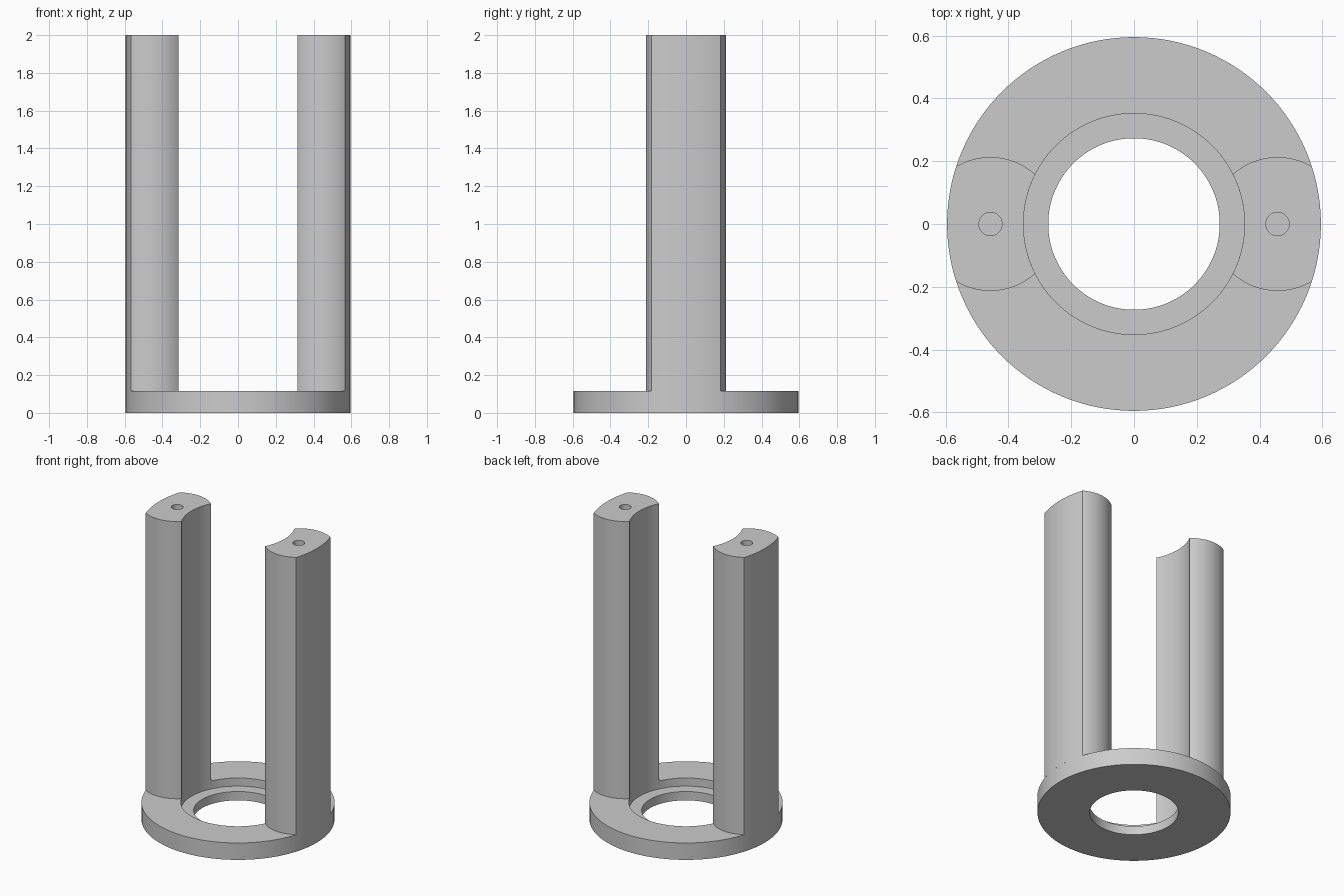
import bpy
import bmesh
from math import sin, cos, pi, acos, atan2, radians

if "Cube" in bpy.data.objects:
    bpy.data.objects.remove(bpy.data.objects["Cube"], do_unlink=True)

OUTER, RECESS, BORE = 0.595, 0.352, 0.273      # ring radii
BASE_TOP, LEDGE, TOP = 0.115, 0.06, 2.0        # heights
POST_X, POST_R = 0.457, 0.213                  # post circle
SCREW_R, SCREW_DEPTH = 0.037, 0.3              # blind screw hole
SEGMENTS = 128

grey = bpy.data.materials.new("light grey")
grey.use_nodes = True
colour = (0.6, 0.6, 0.6, 1)
grey.diffuse_color = colour
grey.node_tree.nodes["Principled BSDF"].inputs["Base Color"].default_value = colour


def finish(bm, name):
    bmesh.ops.recalc_face_normals(bm, faces=bm.faces)
    mesh = bpy.data.meshes.new(name)
    bm.to_mesh(mesh)
    bm.free()
    obj = bpy.data.objects.new(name, mesh)
    bpy.context.collection.objects.link(obj)
    mesh.materials.append(grey)
    bpy.ops.object.select_all(action='DESELECT')
    obj.select_set(True)
    bpy.context.view_layer.objects.active = obj
    bpy.ops.object.shade_smooth_by_angle(angle=radians(30))


def arc(cx, r, start, end, n):
    """Points along an arc, leaving out the last one."""
    steps = [start + (end - start) * i / n for i in range(n)]
    return [(cx + r * cos(a), r * sin(a)) for a in steps]


def ring(bm, points, z):
    return [bm.verts.new((x, y, z)) for x, y in points]


def bridge(bm, a, b):
    for i in range(len(a)):
        j = (i + 1) % len(a)
        bm.faces.new((a[i], a[j], b[j], b[i]))


def loop_edges(bm, verts):
    return [bm.edges.get((v, verts[i - 1])) for i, v in enumerate(verts)]


# Base ring with a stepped bore
bm = bmesh.new()
profile = [(OUTER, 0), (OUTER, BASE_TOP), (RECESS, BASE_TOP),
           (RECESS, LEDGE), (BORE, LEDGE), (BORE, 0)]
rings = [ring(bm, arc(0, r, 0, 2 * pi, SEGMENTS), z) for r, z in profile]
for i, loop in enumerate(rings):
    bridge(bm, rings[i - 1], loop)
finish(bm, "base_ring")


# Where the post circle meets a ring circle
def crossing(r):
    x = (r * r + POST_X ** 2 - POST_R ** 2) / (2 * POST_X)
    ring_angle = acos(x / r)
    return ring_angle, atan2(r * sin(ring_angle), x - POST_X)


out_a, out_p = crossing(OUTER)
in_a, in_p = crossing(RECESS)
outline = (arc(0, OUTER, -out_a, out_a, 20) + arc(POST_X, POST_R, out_p, in_p, 24)
           + arc(0, RECESS, in_a, -in_a, 20) + arc(POST_X, POST_R, -in_p, -out_p, 24))
hole = arc(POST_X, SCREW_R, 0, 2 * pi, 32)

# Two upright posts, each with a blind screw hole in the top
for name, side in (("left_post", 1), ("right_post", -1)):
    def place(points):
        return [(side * x, side * y) for x, y in points]

    bm = bmesh.new()
    foot, head = ring(bm, place(outline), BASE_TOP), ring(bm, place(outline), TOP)
    bridge(bm, foot, head)
    rim, floor = ring(bm, place(hole), TOP), ring(bm, place(hole), TOP - SCREW_DEPTH)
    bridge(bm, rim, floor)
    bm.faces.new(floor)
    bmesh.ops.triangle_fill(bm, use_beauty=True, use_dissolve=False, normal=(0, 0, 1),
                            edges=loop_edges(bm, head) + loop_edges(bm, rim))
    finish(bm, name)
